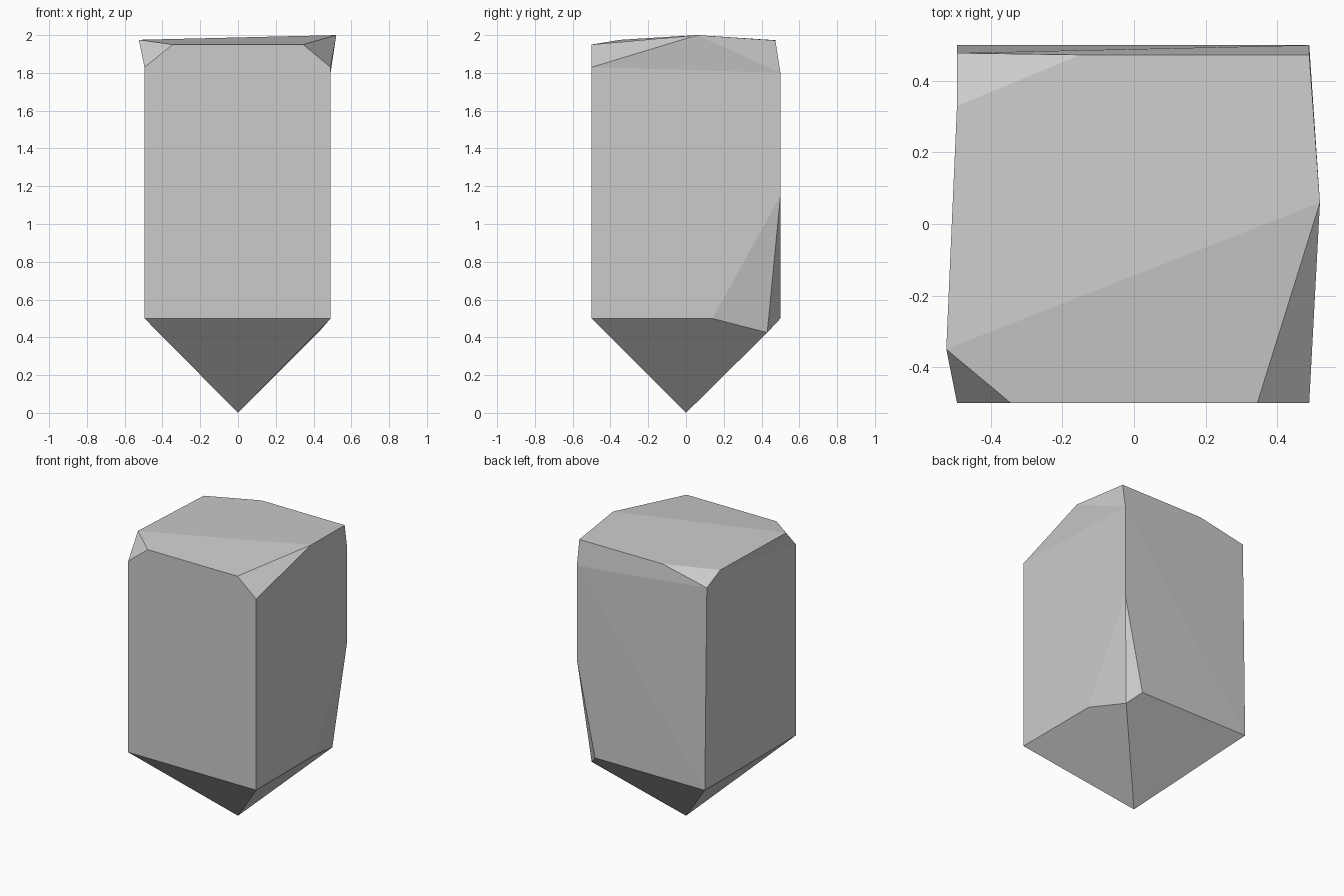
import bpy
import bmesh

# Remove the default cube
old = bpy.data.objects.get("Cube")
if old:
    bpy.data.objects.remove(old, do_unlink=True)

# Main planes of the block
left, right, front, back = -0.495, 0.49, -0.5, 0.5
base = 0.5          # height where the pointed foot begins
shoulder = 1.83     # height of the front corner cuts
brow = 1.95         # top of the front face

points = {
    # pointed foot and lower rim
    "tip": (0, 0, 0),
    "foot_fl": (left, front, base),
    "foot_fr": (right, front, base),
    "foot_bl": (left, back, base),
    # chip on the lower back corner
    "chip_low": (0.425, 0.43, 0.425),
    "chip_side": (right, 0.14, base),
    "chip_back": (0.35, back, base),
    "chip_top": (right, back, 1.15),
    # upper front corners
    "shoulder_l": (left, front, shoulder),
    "shoulder_r": (right, front, shoulder),
    "brow_l": (-0.345, front, brow),
    "brow_r": (0.345, front, brow),
    "flare_l": (-0.525, -0.35, 1.975),
    "flare_r": (0.52, 0.06, 2.0),
    # upper back rim
    "rear_low": (right, back, 1.8),
    "rear_top": (right, 0.473, 1.972),
    "cut_back": (-0.15, 0.473, 1.973),
    "cut_side": (left, 0.33, 1.968),
    "cut_low": (left, 0.478, 1.9),
}

faces = [
    # foot
    "tip foot_fr foot_fl",
    "tip chip_low chip_side foot_fr",
    "tip foot_bl chip_back chip_low",
    "tip foot_fl foot_bl",
    # chip
    "chip_low chip_top chip_side",
    "chip_low chip_back chip_top",
    # front
    "foot_fl foot_fr shoulder_r brow_r brow_l shoulder_l",
    "shoulder_l brow_l flare_l",
    "shoulder_r flare_r brow_r",
    # right side and its flare
    "foot_fr chip_side chip_top rear_low shoulder_r",
    "shoulder_r rear_low flare_r",
    "rear_low rear_top flare_r",
    # left side and its flare
    "foot_fl shoulder_l cut_side cut_low foot_bl",
    "shoulder_l flare_l cut_side",
    # back
    "foot_bl rear_low chip_top chip_back",
    "foot_bl cut_low rear_low",
    "cut_low cut_back rear_top rear_low",
    "cut_low cut_side cut_back",
    # top
    "brow_l brow_r flare_r flare_l",
    "flare_l flare_r rear_top cut_back cut_side",
]

# Faceted stone
bm = bmesh.new()
verts = {name: bm.verts.new(co) for name, co in points.items()}
for corners in faces:
    bm.faces.new([verts[name] for name in corners.split()])
bmesh.ops.recalc_face_normals(bm, faces=bm.faces)
mesh = bpy.data.meshes.new("faceted_stone")
bm.to_mesh(mesh)
bm.free()
stone = bpy.data.objects.new("faceted_stone", mesh)
bpy.context.collection.objects.link(stone)

# Plain grey stone colour
grey = bpy.data.materials.new("stone_grey")
grey.use_nodes = True
colour = (0.6, 0.6, 0.6, 1)
grey.diffuse_color = colour
for node in grey.node_tree.nodes:
    if node.type == "BSDF_PRINCIPLED":
        node.inputs["Base Color"].default_value = colour
mesh.materials.append(grey)
